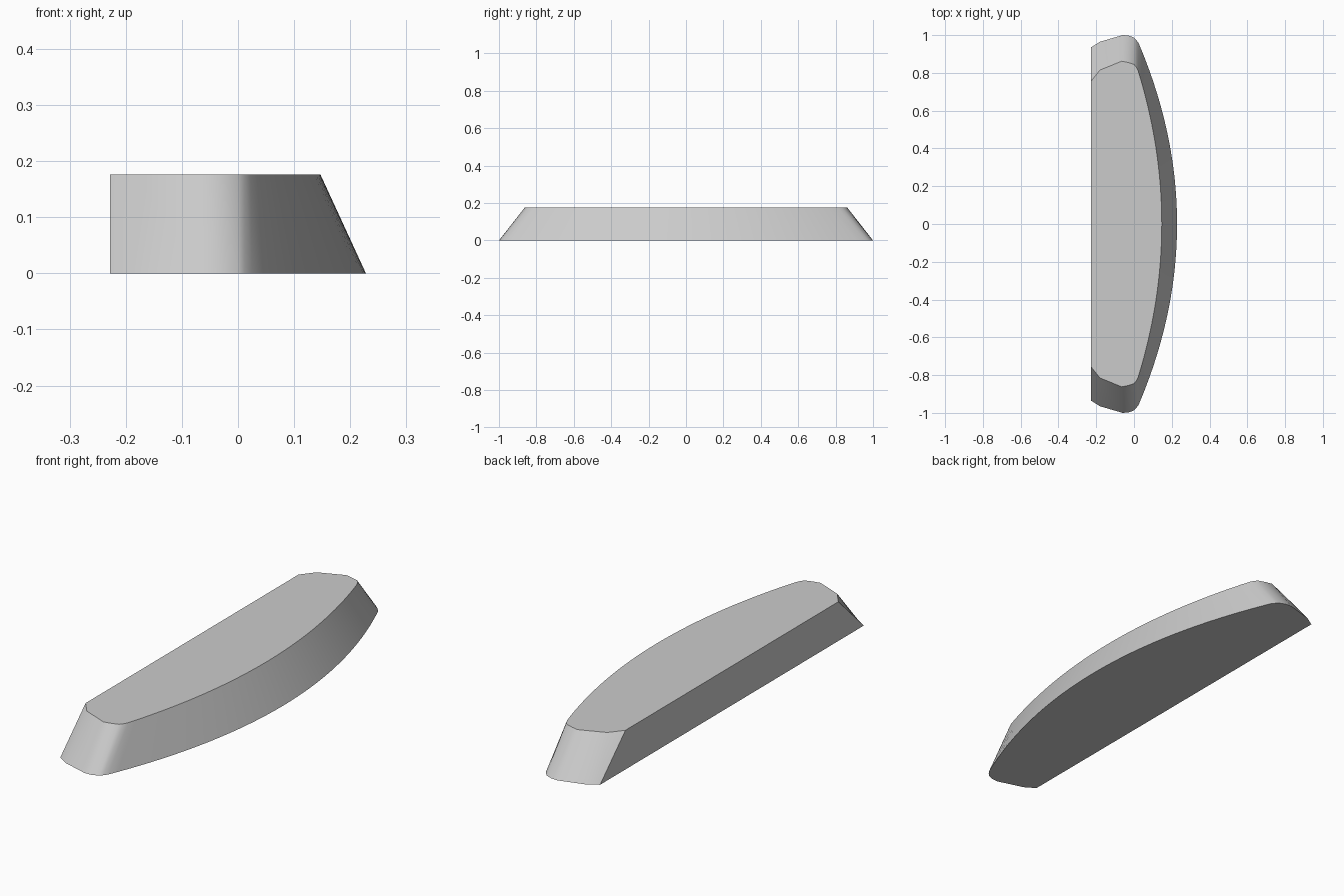
import bpy, bmesh, math

cube = bpy.data.objects.get("Cube")
if cube:
    bpy.data.objects.remove(cube)

GREY = (0.6, 0.6, 0.6, 1)
mat = bpy.data.materials.new("plain grey")
mat.use_nodes = True
mat.diffuse_color = GREY
mat.node_tree.nodes["Principled BSDF"].inputs["Base Color"].default_value = GREY

STEPS = 20  # segments along half of the bow


def outline(end, bulge, bow, reach):
    """Closed outline: rounded end, shallow bow, mirrored end, flat back."""
    half = list(end)
    for i in range(STEPS):
        y = reach * (1 - i / STEPS)
        half.append((bulge - bow * y * y, y))
    return half + [(bulge, 0)] + [(x, -y) for x, y in reversed(half)]


bottom = outline([(-0.228, 0.935), (-0.18, 0.965), (-0.06, 1.0), (-0.03, 0.998),
                  (0.0, 0.987), (0.012, 0.974)], 0.228, 0.222, 0.957)
top = outline([(-0.228, 0.755), (-0.18, 0.815), (-0.065, 0.862), (-0.035, 0.856),
               (0.0, 0.845), (0.012, 0.831)], 0.147, 0.19, 0.81)

# Tapered block: two outlines joined by a sloping wall
bm = bmesh.new()
low = [bm.verts.new((x, y, 0)) for x, y in bottom]
high = [bm.verts.new((x, y, 0.176)) for x, y in top]
bm.faces.new(low)
bm.faces.new(high)
n = len(low)
for i in range(n):
    j = (i + 1) % n
    bm.faces.new((low[i], low[j], high[j], high[i]))
bmesh.ops.recalc_face_normals(bm, faces=bm.faces)

mesh = bpy.data.meshes.new("curved_block")
bm.to_mesh(mesh)
bm.free()
mesh.materials.append(mat)
block = bpy.data.objects.new("curved_block", mesh)
bpy.context.collection.objects.link(block)

# Smooth wall, crisp rims
bpy.context.view_layer.objects.active = block
block.select_set(True)
bpy.ops.object.shade_smooth_by_angle(angle=math.radians(35))
